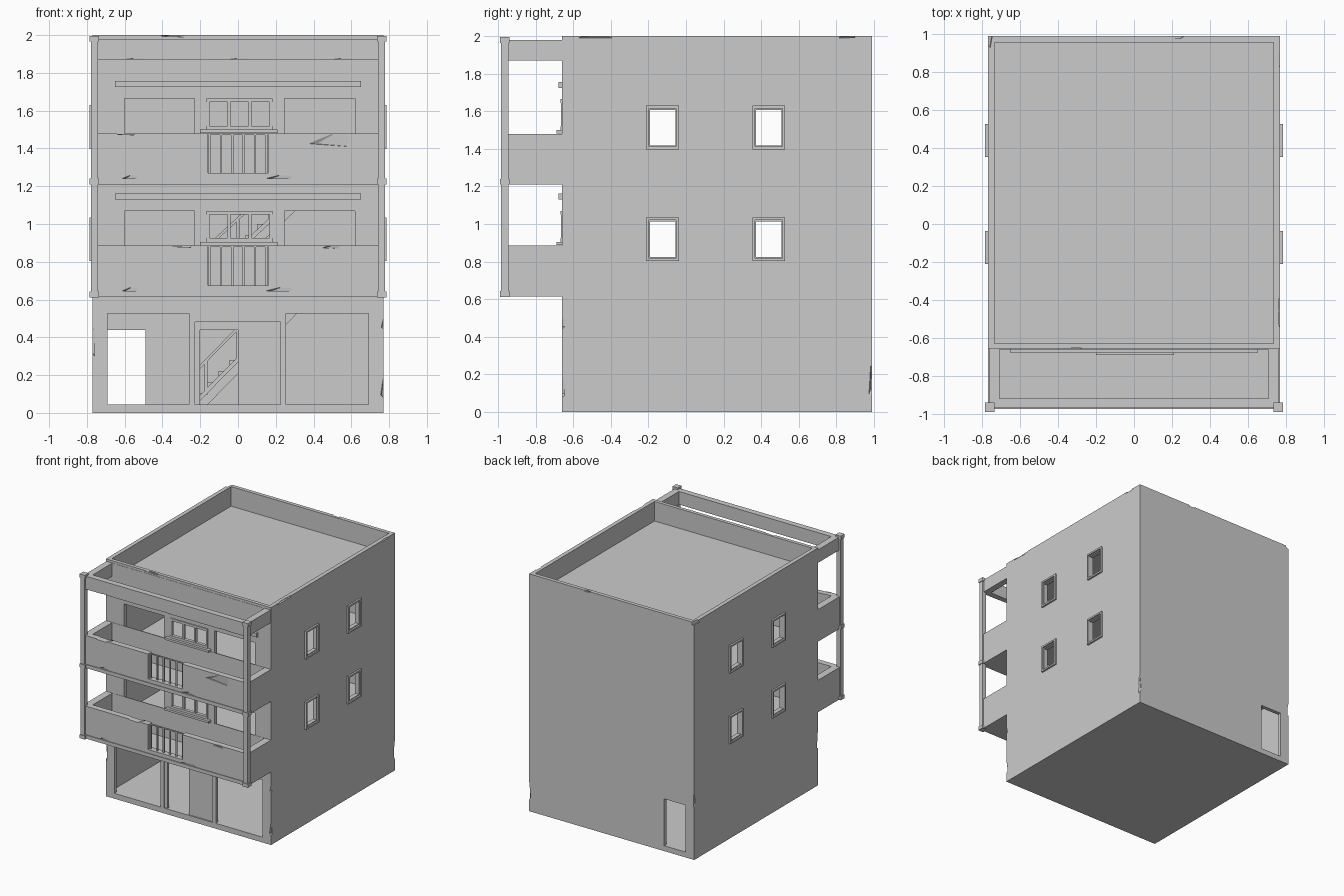
import bpy, bmesh, math
from mathutils import Vector, Matrix

if "Cube" in bpy.data.objects:
    bpy.data.objects.remove(bpy.data.objects["Cube"])


def add_box(bm, b):
    x0, x1, y0, y1, z0, z1 = b
    m = Matrix.Translation(((x0 + x1) / 2, (y0 + y1) / 2, (z0 + z1) / 2)) @ Matrix.Diagonal(
        (x1 - x0, y1 - y0, z1 - z0, 1))
    bmesh.ops.create_cube(bm, size=1, matrix=m)


def finish(name, bm):
    me = bpy.data.meshes.new(name)
    bm.to_mesh(me)
    bm.free()
    ob = bpy.data.objects.new(name, me)
    bpy.context.collection.objects.link(ob)
    return ob


def boxes(name, items):
    bm = bmesh.new()
    for b in items:
        add_box(bm, b)
    return finish(name, bm)


def prism(name, pts, y0, y1):
    """Extrude an xz profile along y."""
    bm = bmesh.new()
    f = bm.faces.new([bm.verts.new((x, y0, z)) for x, z in pts])
    r = bmesh.ops.extrude_face_region(bm, geom=[f])
    vs = [v for v in r["geom"] if isinstance(v, bmesh.types.BMVert)]
    bmesh.ops.translate(bm, verts=vs, vec=(0, y1 - y0, 0))
    bm.faces.new([v for v in f.verts]) if not f.is_valid else None
    bmesh.ops.recalc_face_normals(bm, faces=bm.faces)
    return finish(name, bm)


def cut(ob, cutter):
    cutter.hide_render = True
    mod = ob.modifiers.new("cut", "BOOLEAN")
    mod.operation = "DIFFERENCE"
    mod.solver = "EXACT"
    mod.object = cutter
    bpy.context.view_layer.objects.active = ob
    bpy.ops.object.modifier_apply(modifier=mod.name)
    bpy.data.objects.remove(cutter)


def chip(ob, centre, size):
    """Break a faceted bite out of an edge."""
    bm = bmesh.new()
    bmesh.ops.create_cone(bm, cap_ends=True, segments=4, radius1=1, radius2=0.5, depth=1.6,
                          matrix=Matrix.Translation(centre) @ Matrix.Diagonal((*size, 1)) @
                          Matrix.Rotation(0.5, 4, Vector((1, 2, 3)).normalized()))
    cut(ob, finish("chip_cutter", bm))


WIN_Y = [-0.125, 0.44]
FLOORS = [0.615, 1.21]

# Main hollow block with three rooms and a roof terrace
body = boxes("building_shell", [(-0.77, 0.77, -0.66, 0.99, 0, 2)])
ix, iy0, iy1 = 0.735, -0.63, 0.958
for z0, z1 in [(0.045, 0.615), (0.645, 1.21), (1.24, 1.805), (1.835, 2.1)]:
    cut(body, boxes("room_cutter", [(-ix, ix, iy0, iy1, z0, z1)]))

# Shop fronts, central door, back door
holes = [(-0.69, -0.26, -0.7, -0.6, 0.045, 0.525), (0.255, 0.69, -0.7, -0.6, 0.045, 0.525),
         (-0.228, 0.225, -0.7, -0.6, 0.045, 0.48), (-0.69, -0.49, 0.9, 1.05, 0.045, 0.44)]
# Balcony doors, middle windows, side windows per storey
for z in FLOORS:
    holes += [(-0.6, -0.23, -0.7, -0.6, z + 0.03, z + 0.455), (0.245, 0.62, -0.7, -0.6, z + 0.03, z + 0.455),
              (-0.165, 0.18, -0.7, -0.6, z + 0.29, z + 0.45)]
    for y in WIN_Y:
        holes.append((-0.9, 0.9, y - 0.075, y + 0.075, z + 0.205, z + 0.40))
# Stairwell through the first upper floor
holes.append((-0.1, 0.37, 0.72, 0.957, 0.6, 0.66))
cut(body, boxes("opening_cutter", holes))

# Worn edges of the block
for c, s in [((-0.77, 0.99, 2), (0.04, 0.09, 0.025)), ((0.77, 0.99, 0.17), (0.015, 0.02, 0.09)),
             ((0.77, -0.48, 2), (0.012, 0.12, 0.012)), ((0.77, 0.86, 2), (0.012, 0.06, 0.01)),
             ((-0.77, -0.66, 0.38), (0.02, 0.02, 0.08)), ((0.77, -0.66, 0.13), (0.015, 0.018, 0.06)),
             ((0.77, -0.66, 0.47), (0.012, 0.015, 0.03)), ((-0.33, -0.66, 2), (0.09, 0.015, 0.01)),
             ((-0.77, 0.99, 0.5), (0.015, 0.015, 0.06)), ((0.23, 0.985, 2), (0.05, 0.012, 0.01))]:
    chip(body, c, s)

# Entrance: fixed right leaf, left jamb and lintel
boxes("entrance_door", [(0, 0.225, -0.65, -0.635, 0.045, 0.48), (-0.228, -0.2, -0.65, -0.635, 0.045, 0.48),
                        (-0.2, 0, -0.65, -0.635, 0.44, 0.48)])


def ring(xa, xb, y, half, z0, z1, t):
    ya, yb = y - half, y + half
    return [(xa, xb, ya, ya + t, z0, z1), (xa, xb, yb - t, yb, z0, z1),
            (xa, xb, ya + t, yb - t, z0, z0 + t), (xa, xb, ya + t, yb - t, z1 - t, z1)]


def side_frame(name, y, z0, z1):
    """Outer surround plus recessed inner frame on both side walls."""
    items = []
    for s in (-1, 1):
        xa, xb = sorted((s * 0.765, s * 0.785))
        items += ring(xa, xb, y, 0.087, z0, z1, 0.014)
        xa, xb = sorted((s * 0.737, s * 0.772))
        items += ring(xa, xb, y, 0.076, z0 + 0.013, z1 - 0.015, 0.008)
    boxes(name, items)


for i, z in enumerate(FLOORS):
    n = "lower" if i == 0 else "upper"
    for j, y in enumerate(WIN_Y):
        side_frame(f"{n}_side_window_frame_{j}", y, z + 0.188, z + 0.42)

    # Three-pane middle window with sill
    w = [(-0.168, 0.183, -0.668, -0.64, z + 0.435, z + 0.455), (-0.168, 0.183, -0.668, -0.64, z + 0.28, z + 0.31)]
    w += [(x - 0.008, x + 0.008, -0.665, -0.64, z + 0.31, z + 0.435) for x in (-0.16, -0.048, 0.063, 0.175)]
    boxes(f"{n}_middle_window", w)
    boxes(f"{n}_window_sill", [(-0.2, 0.21, -0.69, -0.65, z + 0.272, z + 0.29)])

    # Drip ledge above the openings
    boxes(f"{n}_ledge", [(-0.65, 0.65, -0.68, -0.655, z + 0.515, z + 0.547)])

    # Balcony: tray with a railing gap in the front parapet
    bal = boxes(f"{n}_balcony", [(-0.77, 0.77, -0.97, -0.655, z, z + 0.27)])
    cut(bal, boxes("tray_cutter", [(-0.71, 0.71, -0.92, -0.662, z + 0.03, z + 0.4)]))
    cut(bal, boxes("gap_cutter", [(-0.16, 0.16, -1.05, -0.9, z + 0.06, z + 0.4)]))
    for c, s in [((-0.28 - 0.3 * i, -0.945, z + 0.275), (0.1, 0.05, 0.014)),
                 ((0.5, -0.972, z + 0.265 - 0.03 * i), (0.06 + 0.08 * i, 0.012, 0.01 + 0.025 * i)),
                 ((-0.57, -0.972, z + 0.035), (0.06, 0.01, 0.015)),
                 ((0.22, -0.972, z + 0.035), (0.1, 0.01, 0.015))]:
        chip(bal, c, s)
    # Projecting floor band
    boxes(f"{n}_balcony_band", [(-0.75, 0.75, -0.976, -0.96, z, z + 0.03)])

    # Railing bars
    r = [(-0.156 + 0.06 * k, -0.145 + 0.06 * k, -0.951, -0.939, z + 0.055, z + 0.268) for k in range(6)]
    r.append((-0.165, 0.165, -0.951, -0.939, z + 0.262, z + 0.27))
    boxes(f"{n}_railing", r)

# Corner posts with bands at each slab
posts = []
for s in (-1, 1):
    xa, xb = sorted((s * 0.742, s * 0.778))
    posts.append((xa, xb, -0.984, -0.946, 0.612, 1.992))
    ca, cb = sorted((s * 0.735, s * 0.785))
    posts += [(ca, cb, -0.99, -0.94, z, z + 0.03) for z in (0.612, 1.21, 1.965)]
boxes("corner_posts", posts)

# Open beam frame at the top of the balconies
beam = boxes("top_beam", [(-0.765, 0.765, -0.97, -0.655, 1.87, 1.98)])
cut(beam, boxes("beam_cutter", [(-0.71, 0.71, -0.92, -0.662, 1.8, 2.1)]))
for x in (-0.55, 0.55, 0.0):
    chip(beam, (x, -0.972, 1.87), (0.1, 0.01, 0.008))

# Inner stairs with balustrade
N = 10
for i, z in enumerate([0.045, 0.645]):
    x0, x1 = -0.22, 0.36 + 0.06 * i
    top = z + 0.59
    dx, dz = (x1 - x0) / N, (top - z) / N
    prof = []
    for k in range(N):
        prof += [(x0 + k * dx, z + k * dz), (x0 + k * dx, z + (k + 1) * dz)]
    prof += [(x1, top), (x1, top - 0.06), (x0 + 0.06, z)]
    prism(f"stair_flight_{i}", prof, 0.74, 0.955)
    rise, run = dz / dx, x1 - x0
    for nm, lo, hi in (("rail", 0.17, 0.19), ("string", 0.0, 0.03)):
        prism(f"stair_{nm}_{i}", [(x0, z + lo), (x1, z + lo + rise * run),
                                  (x1, z + hi + rise * run), (x0, z + hi)], 0.725, 0.74)
    boxes(f"stair_newels_{i}", [(x - 0.008, x + 0.008, 0.725, 0.74, z + rise * (x - x0), z + 0.18 + rise * (x - x0))
                                for x in (-0.17, 0.0, 0.17, 0.34)])
